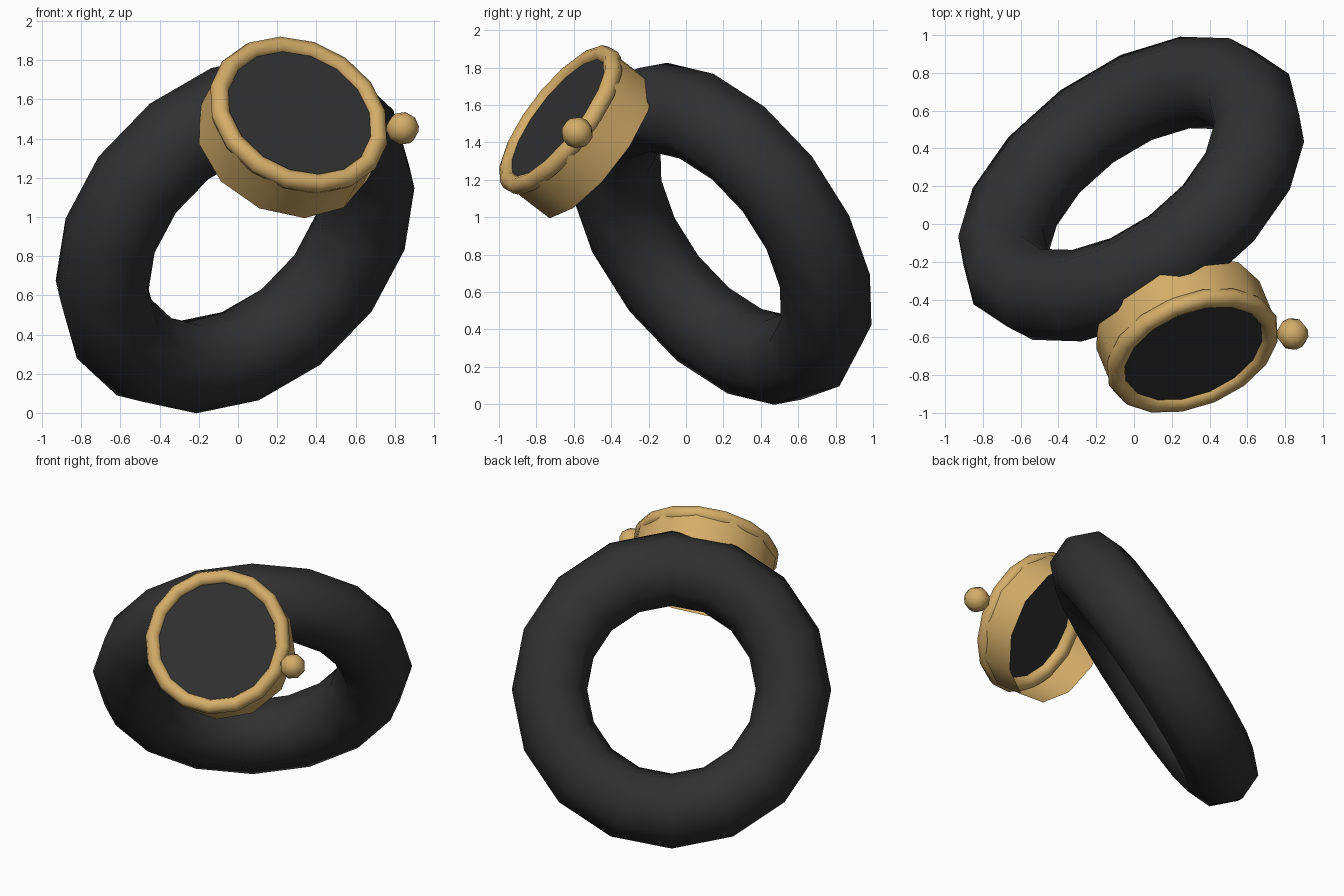
import bpy, bmesh, math
from mathutils import Vector, Matrix

if "Cube" in bpy.data.objects:
    bpy.data.objects.remove(bpy.data.objects["Cube"])


def material(name, rgb):
    m = bpy.data.materials.new(name)
    m.diffuse_color = (*rgb, 1)
    m.use_nodes = True
    m.node_tree.nodes["Principled BSDF"].inputs["Base Color"].default_value = m.diffuse_color
    return m


black = material("black", (0.03, 0.03, 0.03))
gold = material("gold", (0.66, 0.42, 0.14))


def frame(centre, axis, ref):
    """Matrix whose z runs along axis and whose x leans towards ref."""
    z = Vector(axis).normalized()
    x = Vector(ref)
    x = (x - z * x.dot(z)).normalized()
    y = z.cross(x)
    rot = Matrix((x, y, z)).transposed().to_4x4()
    return Matrix.Translation(Vector(centre)) @ rot


def add(name, bm, matrix, mat, smooth=True):
    bmesh.ops.recalc_face_normals(bm, faces=bm.faces)
    me = bpy.data.meshes.new(name)
    for f in bm.faces:
        f.smooth = smooth
    bm.to_mesh(me)
    bm.free()
    me.materials.append(mat)
    ob = bpy.data.objects.new(name, me)
    ob.matrix_world = matrix
    bpy.context.collection.objects.link(ob)
    return ob


def ring(major, minor, n, k):
    """Closed ring with n segments round and k sides in its section."""
    bm = bmesh.new()
    rows = []
    for i in range(n):
        a = 2 * math.pi * i / n
        row = []
        for j in range(k):
            b = 2 * math.pi * j / k
            r = major + minor * math.cos(b)
            row.append(bm.verts.new((r * math.cos(a), r * math.sin(a), minor * math.sin(b))))
        rows.append(row)
    for i in range(n):
        p, q = rows[i], rows[(i + 1) % n]
        for j in range(k):
            bm.faces.new((p[j], q[j], q[(j + 1) % k], p[(j + 1) % k]))
    return bm


# Band: thick tilted ring
band_frame = frame((-0.015, 0.185, 0.912), (-0.51, 0.69, 0.515), (0.242, -0.346, 0.906))
add("band", ring(0.79, 0.244, 16, 8), band_frame, black)

# Shared frame for the head of the watch
AXIS = (0.31, -0.755, 0.578)
head = frame((0.31, -0.67, 1.52), AXIS, (0.107, -0.249, -0.383))

# Case: open twelve-sided tube behind the bezel
bm = bmesh.new()
bmesh.ops.create_cone(bm, cap_ends=False, segments=12, radius1=0.467, radius2=0.467, depth=0.25)
add("case", bm, head @ Matrix.Translation((0, 0, -0.125)), gold)

# Bezel
add("bezel", ring(0.43, 0.05, 16, 8), head, gold)

# Dial: flat disc inside the bezel
bm = bmesh.new()
bmesh.ops.create_circle(bm, cap_ends=True, segments=16, radius=0.41)
add("dial", bm, head @ Matrix.Translation((0, 0, 0.015)), black, False)

# Crown: small ball at the side
bm = bmesh.new()
bmesh.ops.create_uvsphere(bm, u_segments=8, v_segments=6, radius=0.085)
add("crown", bm, frame((0.84, -0.582, 1.452), AXIS, (0.53, 0.085, -0.07)), gold)
